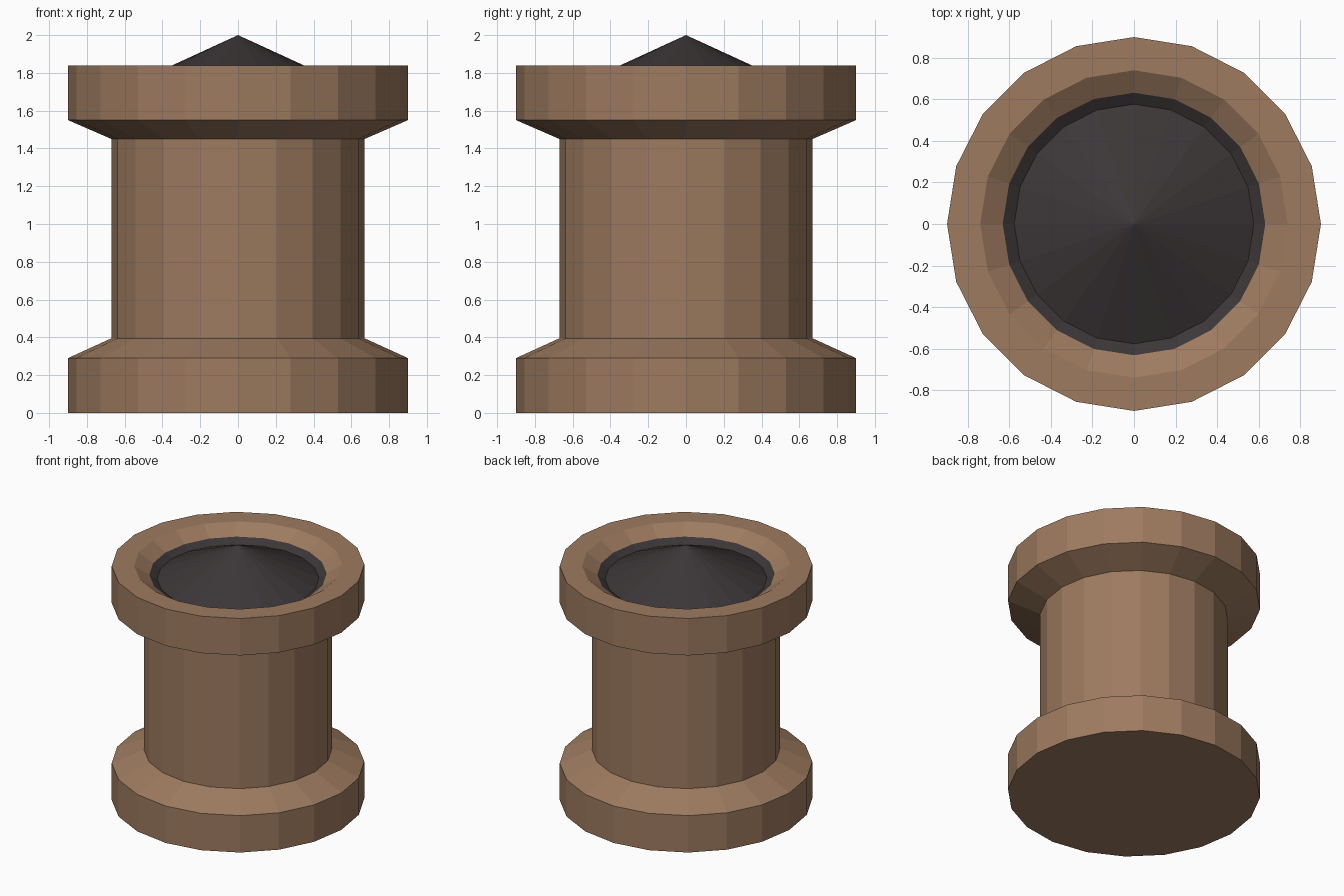
import bpy, bmesh, math

if "Cube" in bpy.data.objects:
    bpy.data.objects.remove(bpy.data.objects["Cube"])

SIDES = 20


def material(name, rgb):
    m = bpy.data.materials.new(name)
    m.diffuse_color = (*rgb, 1)
    m.use_nodes = True
    m.node_tree.nodes["Principled BSDF"].inputs["Base Color"].default_value = m.diffuse_color
    return m


brown = material("brown", (0.34, 0.197, 0.116))
charcoal = material("charcoal", (0.045, 0.037, 0.038))


def lathe(name, profile, mats, dark_from):
    """Spin an (r, z) profile; segments from index dark_from on use the second material."""
    bm = bmesh.new()
    rings = []
    for r, z in profile:
        n = 1 if r == 0 else SIDES
        rings.append([bm.verts.new((r * math.cos(2 * math.pi * i / SIDES),
                                    r * math.sin(2 * math.pi * i / SIDES), z))
                      for i in range(n)])
    for k, (a, b) in enumerate(zip(rings, rings[1:])):
        for i in range(SIDES):
            j = (i + 1) % SIDES
            if len(a) == 1:
                f = bm.faces.new((a[0], b[j], b[i]))
            elif len(b) == 1:
                f = bm.faces.new((a[i], a[j], b[0]))
            else:
                f = bm.faces.new((a[i], a[j], b[j], b[i]))
            f.material_index = 1 if k >= dark_from else 0
    bmesh.ops.recalc_face_normals(bm, faces=bm.faces[:])
    me = bpy.data.meshes.new(name)
    bm.to_mesh(me)
    bm.free()
    for m in mats:
        me.materials.append(m)
    ob = bpy.data.objects.new(name, me)
    bpy.context.collection.objects.link(ob)
    return ob


# Flanged column with a dished top; the dish bottom and its raised cone are dark
lathe("flanged_column", [
    (0, 0), (0.9, 0), (0.9, 0.29), (0.67, 0.395),      # foot flange
    (0.67, 1.45), (0.9, 1.55), (0.9, 1.84),            # shaft and top flange
    (0.74, 1.84), (0.632, 1.77), (0.577, 1.735),       # rim and dish wall
    (0, 2.0),                                          # cone
], [brown, charcoal], 8)
